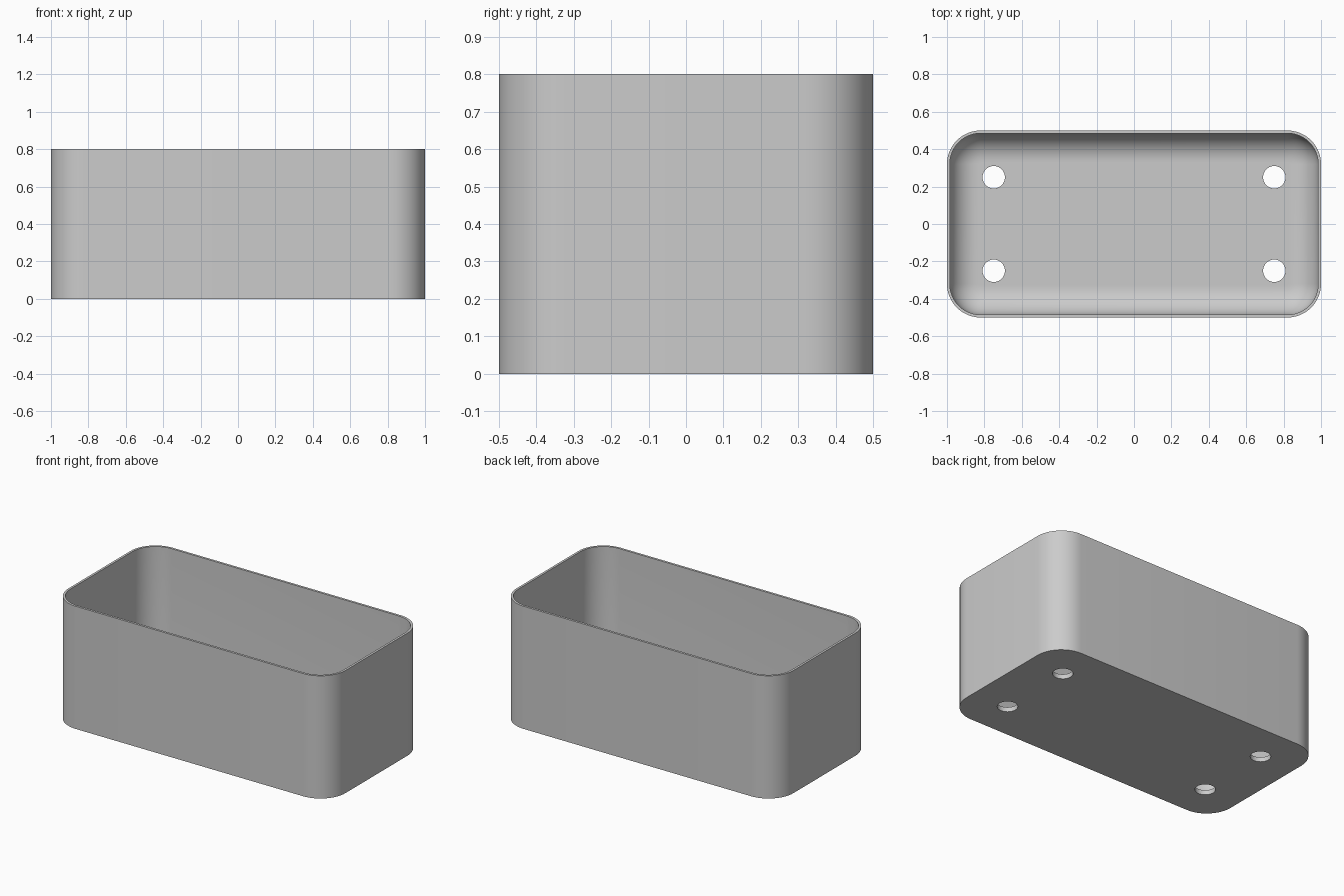
import bpy
import bmesh
from math import sin, cos, pi

cube = bpy.data.objects.get("Cube")
if cube:
    bpy.data.objects.remove(cube)

LENGTH, WIDTH, HEIGHT = 2.0, 1.0, 0.8
CORNER, WALL, FLOOR, FILLET = 0.18, 0.015, 0.03, 0.15
STEPS = 12

plastic = bpy.data.materials.new("grey plastic")
plastic.use_nodes = True
grey = (0.6, 0.6, 0.6, 1)
plastic.diffuse_color = grey
plastic.node_tree.nodes["Principled BSDF"].inputs["Base Color"].default_value = grey


def ring(bm, inset, z):
    """Rounded rectangle of vertices, inset from the outer outline."""
    radius = CORNER - inset
    cx, cy = LENGTH / 2 - CORNER, WIDTH / 2 - CORNER
    verts = []
    for i, (sx, sy) in enumerate([(1, 1), (-1, 1), (-1, -1), (1, -1)]):
        for k in range(STEPS + 1):
            a = (i + k / STEPS) * pi / 2
            verts.append(bm.verts.new((sx * cx + radius * cos(a), sy * cy + radius * sin(a), z)))
    return verts


# Section of the shell: outside wall, rim, inside wall, floor fillet
section = [(0, 0), (0, HEIGHT), (WALL, HEIGHT)]
for k in range(STEPS + 1):
    a = k / STEPS * pi / 2
    section.append((WALL + FILLET * (1 - cos(a)), FLOOR + FILLET * (1 - sin(a))))
section.append((WALL + FILLET + 0.01, FLOOR))

bm = bmesh.new()
rings = [ring(bm, inset, z) for inset, z in section]
for low, high in zip(rings, rings[1:]):
    for i in range(len(low)):
        j = (i + 1) % len(low)
        bm.faces.new((low[i], low[j], high[j], high[i]))
bm.faces.new(rings[0])
bm.faces.new(rings[-1])
bmesh.ops.recalc_face_normals(bm, faces=bm.faces)
mesh = bpy.data.meshes.new("planter_box")
bm.to_mesh(mesh)
bm.free()
mesh.materials.append(plastic)
box = bpy.data.objects.new("planter_box", mesh)
bpy.context.collection.objects.link(box)

# Four drain holes through the floor
for x in (-0.75, 0.75):
    for y in (-0.25, 0.25):
        bpy.ops.mesh.primitive_cylinder_add(vertices=48, radius=0.06, depth=0.2, location=(x, y, 0))
        cutter = bpy.context.object
        cutter.name = "drain_hole_cutter"
        cutter.hide_render = True
        cutter.data.materials.append(plastic)
        hole = box.modifiers.new("drain_hole", "BOOLEAN")
        hole.operation = "DIFFERENCE"
        hole.solver = "EXACT"
        hole.object = cutter
        bpy.context.view_layer.objects.active = box
        bpy.ops.object.modifier_apply(modifier=hole.name)
        bpy.data.objects.remove(cutter)

# Smooth corners, crisp rim and base
bpy.ops.object.select_all(action="DESELECT")
box.select_set(True)
bpy.context.view_layer.objects.active = box
bpy.ops.object.shade_smooth_by_angle(angle=pi / 6)
